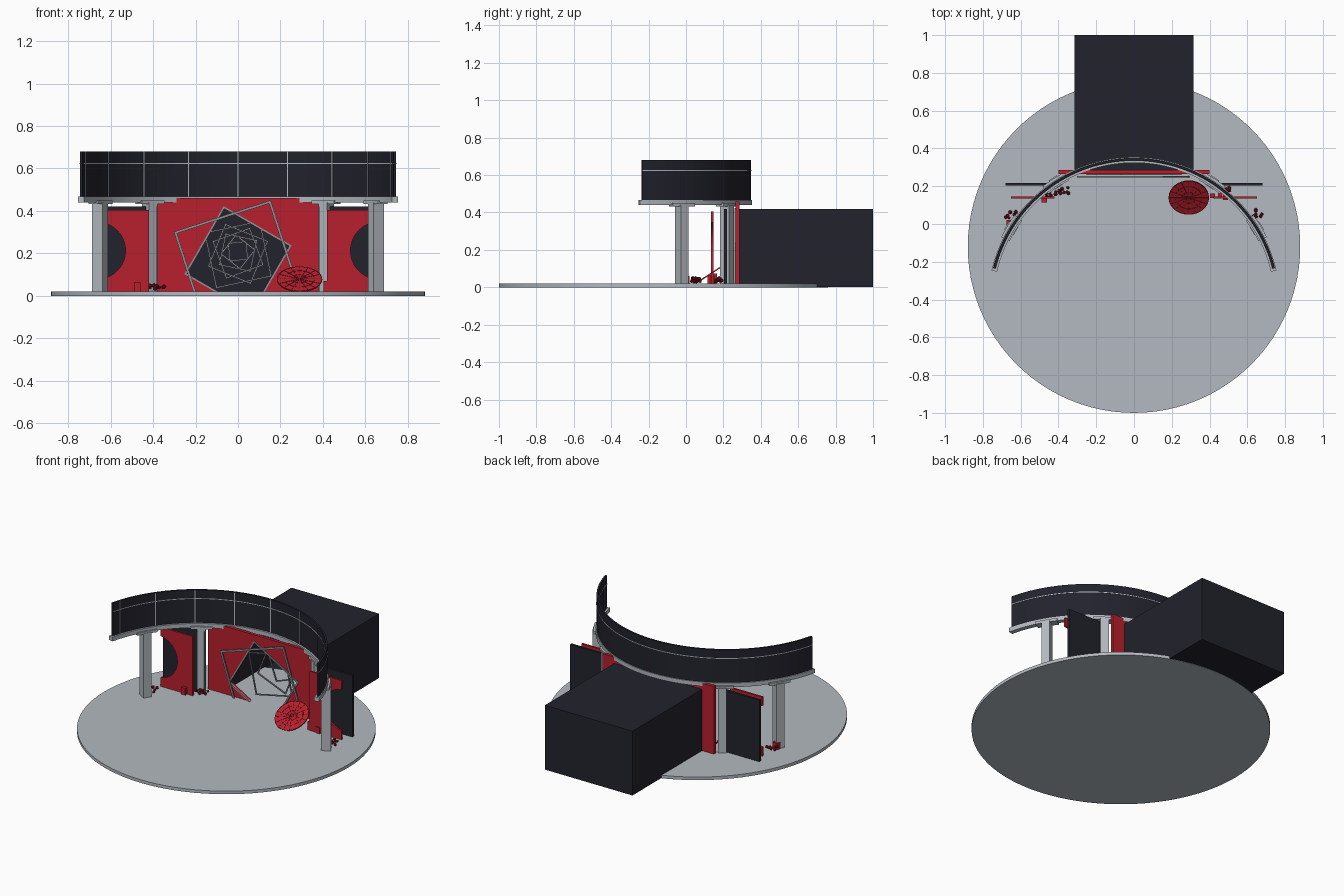
import bpy, bmesh, math, random
from mathutils import Vector, Matrix

if "Cube" in bpy.data.objects:
    bpy.data.objects.remove(bpy.data.objects["Cube"])

random.seed(4)
ARC_Y, ARC_R = -0.42, 0.762      # centre and radius of the curved screen


def mat(name, rgb):
    m = bpy.data.materials.new(name)
    m.diffuse_color = (*rgb, 1)
    m.use_nodes = True
    m.node_tree.nodes["Principled BSDF"].inputs["Base Color"].default_value = m.diffuse_color
    return m


GREY = mat("pale_grey", (0.45, 0.49, 0.53))
STEEL = mat("steel_grey", (0.27, 0.29, 0.31))
NAVY = mat("dark_navy", (0.016, 0.016, 0.026))
RED = mat("red", (0.48, 0.014, 0.026))
DARK_RED = mat("dark_red", (0.22, 0.008, 0.016))


def make(name, bm, material, smooth=False):
    bmesh.ops.recalc_face_normals(bm, faces=bm.faces)
    me = bpy.data.meshes.new(name)
    bm.to_mesh(me)
    bm.free()
    me.materials.append(material)
    ob = bpy.data.objects.new(name, me)
    bpy.context.collection.objects.link(ob)
    if smooth:
        bpy.ops.object.select_all(action='DESELECT')
        bpy.context.view_layer.objects.active = ob
        ob.select_set(True)
        bpy.ops.object.shade_smooth_by_angle(angle=math.radians(30))
    return ob


def box(name, x, y, z, material, turn=0.0):
    """Box from (min, max) ranges, turned about its own vertical axis."""
    bm = bmesh.new()
    c = Vector([(r[0] + r[1]) / 2 for r in (x, y, z)])
    s = [r[1] - r[0] for r in (x, y, z)]
    bmesh.ops.create_cube(bm, size=1, matrix=Matrix.Translation(c)
                          @ Matrix.Rotation(turn, 4, 'Z') @ Matrix.Diagonal((*s, 1)))
    return make(name, bm, material)


def arc(name, r0, r1, z0, z1, a0, a1, material, steps=64):
    """Curved bar with rectangular section; angles in degrees from +y."""
    bm = bmesh.new()
    rings = []
    for i in range(steps + 1):
        a = math.radians(a0 + (a1 - a0) * i / steps)
        rings.append([bm.verts.new((r * math.sin(a), ARC_Y + r * math.cos(a), z))
                      for r, z in ((r0, z0), (r1, z0), (r1, z1), (r0, z1))])
    for p, q in zip(rings, rings[1:]):
        for k in range(4):
            bm.faces.new((p[k], p[(k + 1) % 4], q[(k + 1) % 4], q[k]))
    bm.faces.new(rings[0])
    bm.faces.new(rings[-1])
    return make(name, bm, material, True)


def frame(name, size, angle, cz, y, bar, material):
    """Thin tilted square frame standing in the xz plane, cut off at the floor."""
    bm = bmesh.new()
    loops = []
    for s in (size, size - 2 * bar):
        loops.append([])
        for k in range(4):
            a = math.radians(angle + 45 + 90 * k)
            d = s / math.sqrt(2)
            loops[-1].append(bm.verts.new((d * math.cos(a), y, cz + d * math.sin(a))))
    o, n = loops
    for k in range(4):
        j = (k + 1) % 4
        bm.faces.new((o[k], o[j], n[j], n[k]))
    ext = bmesh.ops.extrude_face_region(bm, geom=bm.faces[:])
    bmesh.ops.translate(bm, vec=(0, 0.008, 0),
                        verts=[v for v in ext["geom"] if isinstance(v, bmesh.types.BMVert)])
    bmesh.ops.bisect_plane(bm, geom=bm.verts[:] + bm.edges[:] + bm.faces[:],
                           plane_co=(0, 0, 0.02), plane_no=(0, 0, 1), clear_inner=True)
    return make(name, bm, material)


def cut(ob, cutter):
    cutter.hide_render = True
    cutter.hide_set(True)
    m = ob.modifiers.new("opening", 'BOOLEAN')
    m.object, m.operation, m.solver = cutter, 'DIFFERENCE', 'EXACT'


# round stage floor
bm = bmesh.new()
bmesh.ops.create_cone(bm, cap_ends=True, segments=96, radius1=0.88, radius2=0.88,
                      depth=0.02, matrix=Matrix.Translation((0, -0.12, 0.01)))
make("stage_floor", bm, GREY, True)

# hollow back room, open towards the stage
X, Y0, Y1 = 0.315, 0.287, 1.0
box("room_roof", (-X, X), (Y0, Y1), (0.41, 0.42), NAVY)
box("room_back", (-X, X), (Y1 - 0.01, Y1), (0.002, 0.41), NAVY)
box("room_floor", (-X, X), (Y0, Y1 - 0.01), (0.002, 0.012), NAVY)
for s, side in ((-1, "left"), (1, "right")):
    xs = sorted((s * X, s * (X - 0.01)))
    box("room_wall_" + side, xs, (Y0, Y1 - 0.01), (0.012, 0.41), NAVY)

# red centre wall with a tilted square doorway
wall = box("centre_wall", (-0.40, 0.40), (0.265, 0.285), (0.02, 0.46), RED)
bm = bmesh.new()
bmesh.ops.create_cube(bm, size=1, matrix=Matrix.Translation((0, 0.275, 0.17))
                      @ Matrix.Rotation(math.radians(30), 4, 'Y')
                      @ Matrix.Diagonal((0.36, 0.2, 0.36, 1)))
cut(wall, make("doorway_cutter", bm, RED))

# spiral of square frames receding into the room
frame("front_frame", 0.48, 18, 0.148, 0.245, 0.012, STEEL)
frame("doorway_frame", 0.37, -30, 0.17, 0.259, 0.009, STEEL)
for i, (size, ang) in enumerate(((0.27, 12), (0.22, -22), (0.19, 20),
                                 (0.155, -12), (0.12, -38), (0.09, 6))):
    frame("tunnel_frame_%d" % i, size, ang, 0.195 + 0.003 * i, 0.33 + 0.07 * i, 0.007, STEEL)

# curved screen, its ledge and light seams
arc("screen", 0.756, 0.768, 0.46, 0.68, -76, 76, NAVY)
arc("screen_ledge", 0.744, 0.774, 0.44, 0.467, -77, 77, GREY)
arc("screen_seam", 0.754, 0.770, 0.622, 0.627, -76, 76, GREY)
for i in range(9):
    a = -72 + 18 * i
    arc("panel_seam_%d" % i, 0.7535, 0.757, 0.467, 0.68, a - 0.2, a + 0.2, GREY, 1)

for s, side in ((-1, "left"), (1, "right")):
    # columns with curved caps under the ledge
    for deg, nm in ((58.5, "outer"), (33, "inner")):
        a = math.radians(deg) * s
        cx, cy = ARC_R * math.sin(a), ARC_Y + ARC_R * math.cos(a)
        box("%s_column_%s" % (nm, side), (cx - 0.025, cx + 0.025),
            (cy - 0.029, cy + 0.029), (0.02, 0.44), GREY, -a)
        arc("%s_cap_%s" % (nm, side), 0.736, 0.786, 0.433, 0.45,
            s * deg - 5, s * deg + 5, GREY, 8)
    # dark backing panel
    xs = sorted((s * 0.68, s * 0.385))
    box("backing_panel_" + side, xs, (0.203, 0.218), (0.02, 0.42), NAVY)
    # red side panel with a round bite at its outer edge
    xs = sorted((s * 0.65, s * 0.42))
    panel = box("side_panel_" + side, xs, (0.134, 0.146), (0.02, 0.405), RED)
    bm = bmesh.new()
    bmesh.ops.create_cone(bm, cap_ends=True, segments=48, radius1=0.135, radius2=0.135,
                          depth=0.2, matrix=Matrix.Translation((s * 0.665, 0.14, 0.213))
                          @ Matrix.Rotation(math.pi / 2, 4, 'X'))
    cut(panel, make("round_cutter_" + side, bm, RED))

# tilted round canopy with ribs and rings
tilt = Matrix.Translation((0.29, 0.14, 0.078)) @ Matrix.Rotation(math.radians(33), 4, 'X')
bm = bmesh.new()
bmesh.ops.create_cone(bm, cap_ends=True, segments=32, radius1=0.107, radius2=0.107,
                      depth=0.004, matrix=tilt)
make("canopy", bm, RED)
bm = bmesh.new()
for k in range(8):
    bmesh.ops.create_cube(bm, size=1, matrix=tilt @ Matrix.Rotation(k * math.pi / 8, 4, 'Z')
                          @ Matrix.Diagonal((0.21, 0.002, 0.007, 1)))
for r in (0.035, 0.07, 0.104):
    for k in range(24):
        bmesh.ops.create_cube(bm, size=1, matrix=tilt @ Matrix.Rotation(k * math.pi / 12, 4, 'Z')
                              @ Matrix.Translation((r, 0, 0))
                              @ Matrix.Diagonal((0.002, r * 0.265, 0.007, 1)))
make("canopy_ribs", bm, DARK_RED)

# small pedestals
for i, (x, y, w, h) in enumerate(((-0.655, 0.0, 0.04, 0.04), (-0.475, 0.13, 0.03, 0.045),
                                  (0.415, 0.15, 0.025, 0.05), (0.455, 0.155, 0.02, 0.055),
                                  (0.485, 0.14, 0.025, 0.04))):
    box("pedestal_%d" % i, (x - w / 2, x + w / 2), (y - w / 2, y + w / 2), (0.02, 0.02 + h), RED)

# clusters of blossoms on the floor
for i, (x, y) in enumerate(((-0.37, 0.18), (-0.44, 0.155), (-0.65, 0.045),
                            (0.66, 0.055), (0.48, 0.175))):
    bm = bmesh.new()
    for k in range(8):
        p = (x + random.uniform(-0.03, 0.03), y + random.uniform(-0.02, 0.02),
             random.uniform(0.03, 0.05))
        bmesh.ops.create_icosphere(bm, subdivisions=1, radius=random.uniform(0.008, 0.012),
                                   matrix=Matrix.Translation(p))
    make("blossoms_%d" % i, bm, DARK_RED)
